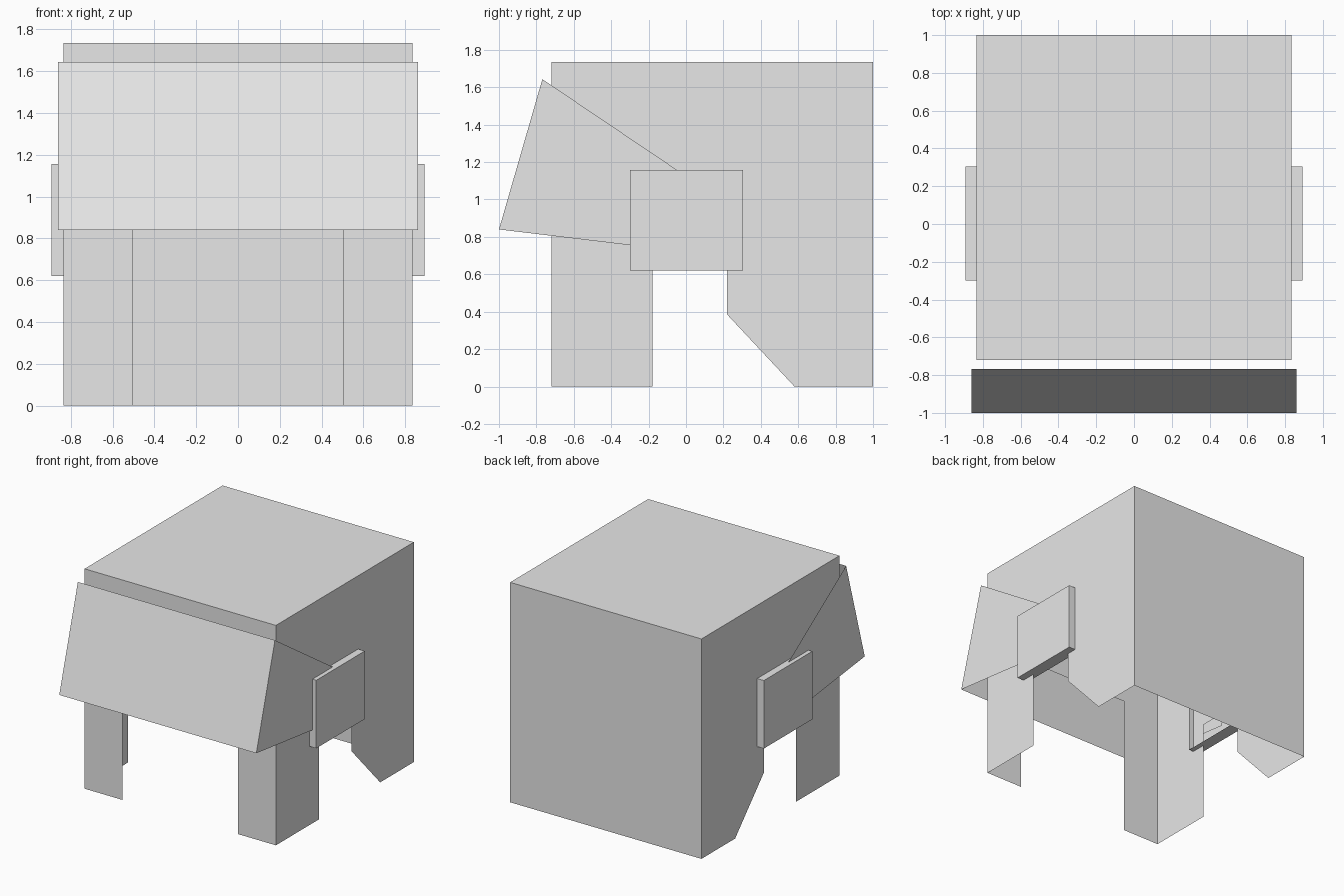
import bpy
import bmesh

if "Cube" in bpy.data.objects:
    bpy.data.objects.remove(bpy.data.objects["Cube"], do_unlink=True)

GREY = (0.8, 0.8, 0.8, 1.0)
grey = bpy.data.materials.new("light grey")
grey.use_nodes = True
grey.diffuse_color = GREY
grey.node_tree.nodes["Principled BSDF"].inputs["Base Color"].default_value = GREY


def sheet_object(name, faces):
    """Join flat panels into one thin shell with shared edges."""
    bm = bmesh.new()
    for points in faces:
        bm.faces.new([bm.verts.new(p) for p in points])
    bmesh.ops.remove_doubles(bm, verts=bm.verts, dist=0.0005)
    bmesh.ops.recalc_face_normals(bm, faces=bm.faces)
    mesh = bpy.data.meshes.new(name)
    bm.to_mesh(mesh)
    bm.free()
    mesh.materials.append(grey)
    obj = bpy.data.objects.new(name, mesh)
    bpy.context.collection.objects.link(obj)
    return obj


def side_panel(x, profile):
    """Panel in the y-z plane; the -x copy is wound the other way."""
    points = [(x, y, z) for y, z in profile]
    return points if x > 0 else points[::-1]


def cross_panel(half, a, b):
    """Quad spanning the width between two (y, z) points."""
    return [(-half, *a), (half, *a), (half, *b), (-half, *b)]


# Helmet shell: open below, with face and ear cut-outs
W, FRONT, BACK, TOP = 0.835, -0.72, 1.0, 1.735
side = [(BACK, 0), (BACK, TOP), (FRONT, TOP), (FRONT, 0),
        (-0.18, 0), (-0.18, 0.8), (0.22, 0.8), (0.22, 0.385), (0.58, 0)]
face = [(-W, 0), (-0.505, 0), (-0.505, 1.12), (0.505, 1.12),
        (0.505, 0), (W, 0), (W, TOP), (-W, TOP)]
sheet_object("helmet_shell", [
    side_panel(W, side),
    side_panel(-W, side),
    [(x, FRONT, z) for x, z in face],
    cross_panel(W, (FRONT, TOP), (BACK, TOP)),
    cross_panel(W, (BACK, TOP), (BACK, 0)),
])

# Visor: sloping front plate with two side arms
V = 0.86
arm = [(-1.0, 0.84), (0.0, 0.72), (0.1, 1.058), (-0.768, 1.643)]
sheet_object("visor", [
    side_panel(V, arm),
    side_panel(-V, arm),
    cross_panel(V, arm[0], arm[3]),
])

# Ear pads: shallow boxes open towards the inside
for name, s in (("left_ear_pad", 1), ("right_ear_pad", -1)):
    inner, outer = s * 0.795, s * 0.893
    rim = [(-0.3, 0.62), (0.305, 0.62), (0.305, 1.157), (-0.3, 1.157)]
    walls = [[(inner, *a), (inner, *b), (outer, *b), (outer, *a)]
             for a, b in zip(rim, rim[1:] + rim[:1])]
    sheet_object(name, walls + [side_panel(outer, rim)])
